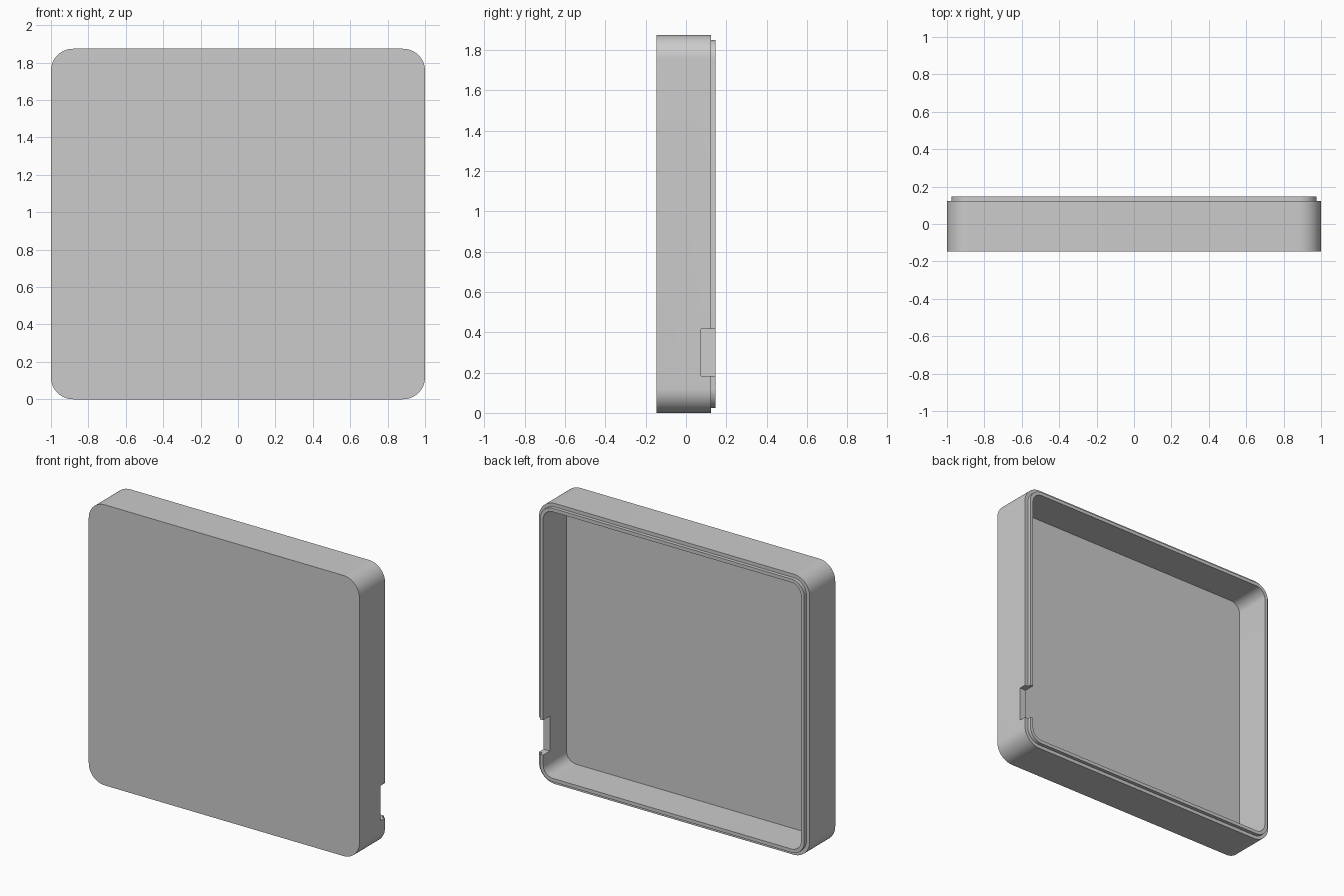
import bpy
import bmesh
from math import cos, sin, pi

if "Cube" in bpy.data.objects:
    bpy.data.objects.remove(bpy.data.objects["Cube"], do_unlink=True)

WIDTH, HEIGHT, DEPTH = 2.0, 1.874, 0.294
RADIUS = 0.118
STEP = 0.0235          # inset and height of the rim lip
WALL = 2 * STEP        # wall and panel thickness
FRONT, BACK = -DEPTH / 2, DEPTH / 2
SEGMENTS = 14

grey = bpy.data.materials.new("light_grey")
grey.use_nodes = True
colour = (0.6, 0.6, 0.6, 1)
grey.diffuse_color = colour
grey.node_tree.nodes["Principled BSDF"].inputs["Base Color"].default_value = colour


def rounded_ring(bm, inset, y):
    """Ring of vertices around a rounded rectangle, shrunk by inset."""
    r = RADIUS - inset
    cx, cz = WIDTH / 2 - RADIUS, HEIGHT / 2 - RADIUS
    ring = []
    for quarter, (sx, sz) in enumerate([(1, 1), (-1, 1), (-1, -1), (1, -1)]):
        for i in range(SEGMENTS + 1):
            a = (quarter + i / SEGMENTS) * pi / 2
            ring.append(bm.verts.new((sx * cx + r * cos(a), y,
                                      HEIGHT / 2 + sz * cz + r * sin(a))))
    return ring


# Shell: front panel, outer wall, stepped lip, inner wall and inner floor
bm = bmesh.new()
section = [(0, FRONT), (0, BACK - STEP), (STEP, BACK - STEP),
           (STEP, BACK), (WALL, BACK), (WALL, FRONT + WALL)]
rings = [rounded_ring(bm, inset, y) for inset, y in section]
for a, b in zip(rings, rings[1:]):
    for i in range(len(a)):
        j = (i + 1) % len(a)
        bm.faces.new((a[i], a[j], b[j], b[i]))
bm.faces.new(rings[0])
bm.faces.new(rings[-1])
bmesh.ops.recalc_face_normals(bm, faces=bm.faces)
mesh = bpy.data.meshes.new("case_shell")
bm.to_mesh(mesh)
bm.free()
mesh.materials.append(grey)
shell = bpy.data.objects.new("case_shell", mesh)
bpy.context.collection.objects.link(shell)

# Port notch through the left wall, open at the back
notch_low, notch_high, notch_front = 0.183, 0.416, 0.075
bpy.ops.mesh.primitive_cube_add(
    size=1, location=(WIDTH / 2, notch_front + 0.1, (notch_low + notch_high) / 2))
cutter = bpy.context.object
cutter.name = "notch_cutter"
cutter.scale = (0.2, 0.2, notch_high - notch_low)
cutter.hide_render = True
cutter.data.materials.append(grey)

bpy.ops.object.select_all(action="DESELECT")
shell.select_set(True)
bpy.context.view_layer.objects.active = shell
cut = shell.modifiers.new("port_notch", "BOOLEAN")
cut.operation = "DIFFERENCE"
cut.solver = "EXACT"
cut.object = cutter
bpy.ops.object.modifier_apply(modifier=cut.name)
bpy.data.objects.remove(cutter, do_unlink=True)

bpy.ops.object.shade_smooth_by_angle(angle=pi / 6)
